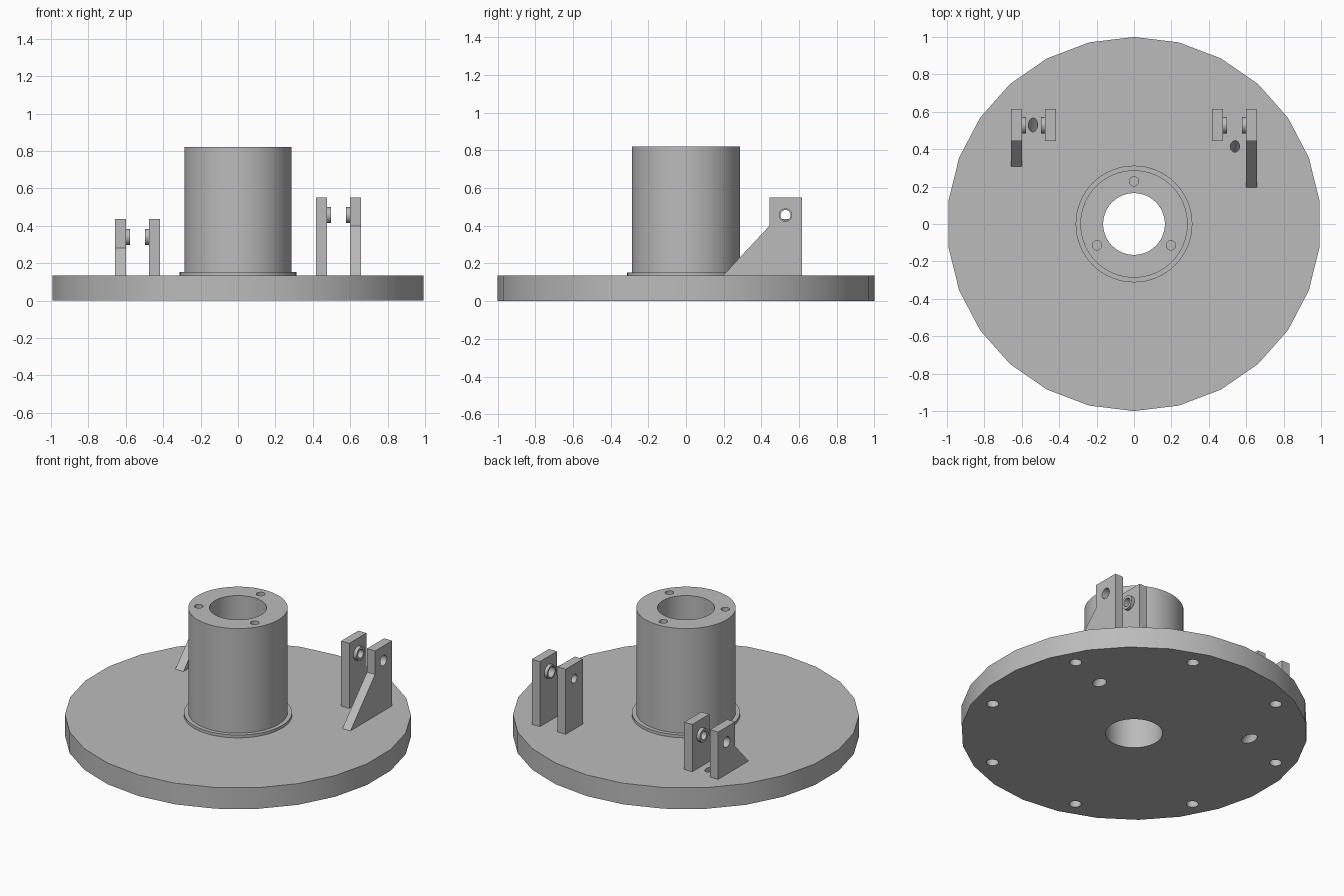
import bpy, bmesh, math
from mathutils import Vector, Matrix

cube = bpy.data.objects.get("Cube")
if cube:
    bpy.data.objects.remove(cube, do_unlink=True)

grey = bpy.data.materials.new("plain grey")
grey.use_nodes = True
grey.diffuse_color = (0.5, 0.5, 0.5, 1)
grey.node_tree.nodes["Principled BSDF"].inputs["Base Color"].default_value = (0.5, 0.5, 0.5, 1)


def make_object(name, bm):
    bmesh.ops.recalc_face_normals(bm, faces=bm.faces)
    mesh = bpy.data.meshes.new(name)
    bm.to_mesh(mesh)
    bm.free()
    mesh.materials.append(grey)
    obj = bpy.data.objects.new(name, mesh)
    bpy.context.collection.objects.link(obj)
    return obj


def rod(name, a, b, radius, sides=32):
    """Closed cylinder from point a to point b."""
    a, b = Vector(a), Vector(b)
    axis = b - a
    bm = bmesh.new()
    turn = axis.to_track_quat('Z', 'Y').to_matrix().to_4x4() if axis.xy.length > 1e-6 else Matrix()
    bmesh.ops.create_cone(bm, cap_ends=True, segments=sides, radius1=radius, radius2=radius,
                          depth=axis.length, matrix=Matrix.Translation((a + b) / 2) @ turn)
    return make_object(name, bm)


def extrude_x(name, profile, x0, x1):
    """Extrude a (y, z) outline along x."""
    bm = bmesh.new()
    face = bm.faces.new([bm.verts.new((x0, y, z)) for y, z in profile])
    out = bmesh.ops.extrude_face_region(bm, geom=[face])
    verts = [v for v in out["geom"] if isinstance(v, bmesh.types.BMVert)]
    bmesh.ops.translate(bm, verts=verts, vec=(x1 - x0, 0, 0))
    return make_object(name, bm)


def cut(obj, cutters):
    """Subtract each cutter, bake the result and discard the cutters."""
    for c in cutters:
        mod = obj.modifiers.new("hole", 'BOOLEAN')
        mod.operation, mod.solver, mod.object = 'DIFFERENCE', 'EXACT', c
    bpy.context.view_layer.update()
    graph = bpy.context.evaluated_depsgraph_get()
    mesh = bpy.data.meshes.new_from_object(obj.evaluated_get(graph))
    obj.modifiers.clear()
    obj.data = mesh
    for c in cutters:
        bpy.data.objects.remove(c, do_unlink=True)
    return obj


def polar(r, degrees, z):
    t = math.radians(degrees)
    return (r * math.cos(t), r * math.sin(t), z)


BASE, TOP, BORE = 0.135, 0.82, 0.165
parts = []

# Base disc: bore, eight blind holes underneath, two slanted counterbored holes
cutters = [rod("cutter", (0, 0, -0.1), (0, 0, 0.3), BORE, 64)]
for i in range(8):
    angle = 27.6 + 45 * i
    cutters.append(rod("cutter", polar(0.885, angle, -0.05), polar(0.885, angle, 0.1), 0.035, 24))
for upper, lower in [((0.54, 0.415, BASE), (0.53, 0.32, 0)),
                     ((-0.54, 0.53, BASE), (-0.55, 0.38, 0))]:
    u, l = Vector(upper), Vector(lower)
    step = u - l
    cutters.append(rod("cutter", l - step * 0.6, u + step * 0.6, 0.025, 24))
    cutters.append(rod("cutter", l - step * 0.6, l + step * 0.45, 0.038, 24))
parts.append(cut(rod("base_disc", (0, 0, 0), (0, 0, BASE), 1.0, 26), cutters))

# Flange ring at the foot of the column
parts.append(cut(rod("column_flange", (0, 0, BASE), (0, 0, 0.153), 0.312, 64),
                 [rod("cutter", (0, 0, 0), (0, 0, 0.3), BORE, 64)]))

# Hollow column with three screw holes in the rim
cutters = [rod("cutter", (0, 0, 0), (0, 0, 1), BORE, 64)]
for angle in (90, 210, 330):
    cutters.append(rod("cutter", polar(0.228, angle, 0.66), polar(0.228, angle, 0.9), 0.025, 24))
parts.append(cut(rod("column", (0, 0, 0.153), (0, 0, TOP), 0.287, 64), cutters))

# Clevis brackets: gusseted outer plate, plain inner plate, bosses facing each other
Y0, Y1, YC = 0.443, 0.615, 0.528
for label, s, height, hole_z, gusset_z, gusset_y in [
        ("left", 1, 0.55, 0.457, 0.40, 0.195),
        ("right", -1, 0.437, 0.34, 0.28, 0.307)]:
    plain = [(Y0, BASE), (Y1, BASE), (Y1, height), (Y0, height)]
    gusseted = [(gusset_y, BASE), (Y1, BASE), (Y1, height), (Y0, height), (Y0, gusset_z)]
    for kind, outline, x0, x1, b0, b1, r in [
            ("outer", gusseted, 0.60, 0.657, 0.578, 0.60, 0.033),
            ("inner", plain, 0.418, 0.475, 0.475, 0.497, 0.027)]:
        def bore():
            return rod("cutter", (s * 0.3, YC, hole_z), (s * 0.8, YC, hole_z), r)
        parts.append(cut(extrude_x(f"{label}_{kind}_plate", outline, s * x0, s * x1), [bore()]))
        boss = rod(f"{label}_{kind}_boss", (s * b0, YC, hole_z), (s * b1, YC, hole_z), 0.043)
        parts.append(cut(boss, [bore()]))

# Smooth the round walls and keep the edges crisp
bpy.ops.object.select_all(action='DESELECT')
for obj in parts:
    obj.select_set(True)
bpy.context.view_layer.objects.active = parts[0]
bpy.ops.object.shade_smooth_by_angle(angle=math.radians(30))
